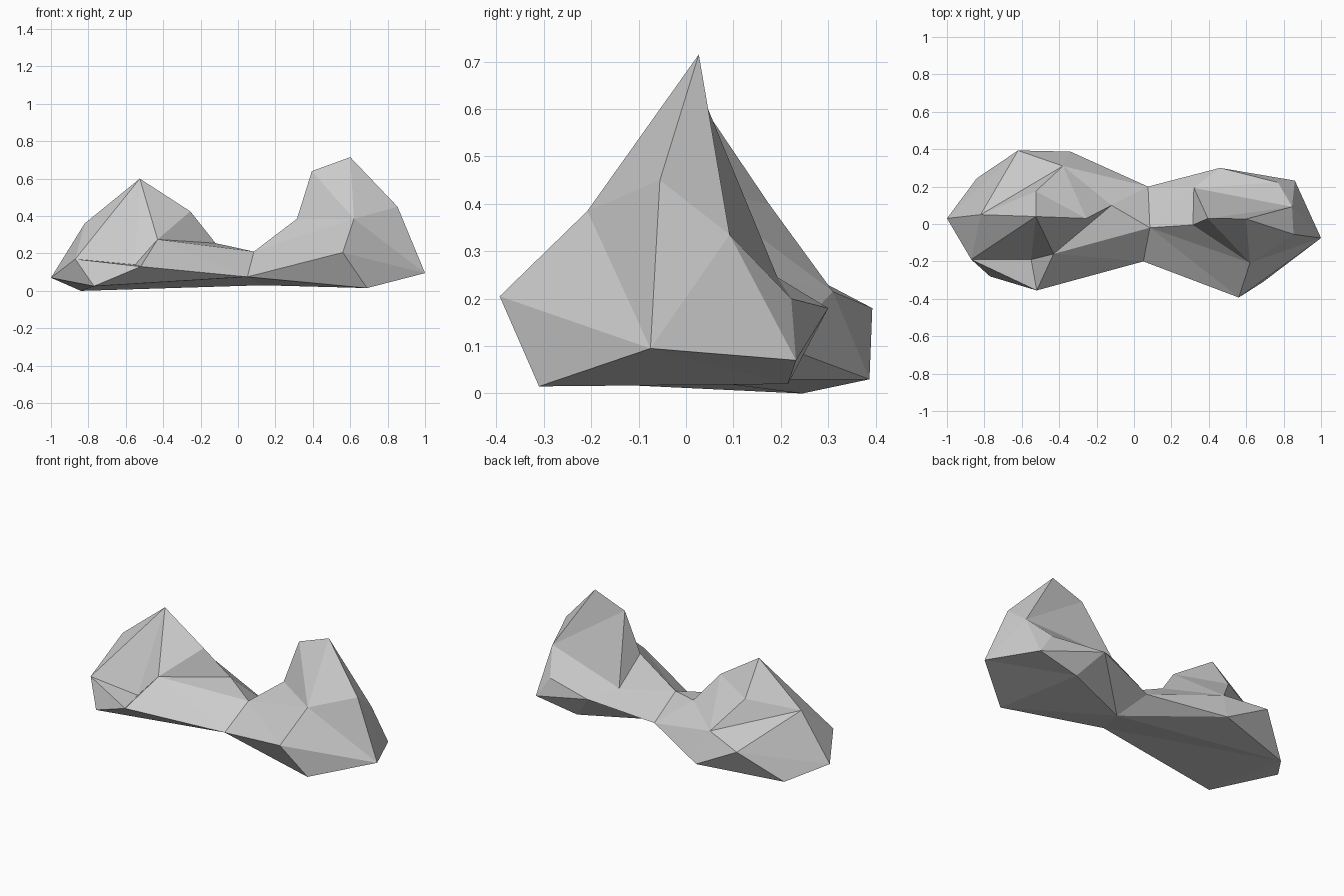
import bpy, bmesh

if "Cube" in bpy.data.objects:
    bpy.data.objects.remove(bpy.data.objects["Cube"])

# Control points of the two-humped boulder, grouped by region
left_mound = dict(
    A=(-1.0, .03, .07), B=(-.84, .245, 0), C=(-.77, -.28, .025), D=(-.87, -.19, .17),
    E=(-.52, -.355, .13), X=(-.55, -.19, .14), F=(-.43, -.16, .275), G=(-.82, .05, .36),
    H=(-.525, .04, .6), I=(-.255, .03, .425), J=(-.12, .1, .255), Y=(-.525, .175, .4),
    Z=(-.38, .31, .215), b=(-.62, .393, .18), W=(-.34, .387, .03))
saddle = dict(K=(.085, -.02, .21), L=(.05, -.2, .075), k=(.075, .2, .1), V=(.13, .01, .03))
right_mound = dict(
    M=(.315, -.005, .385), N=(.395, .03, .64), O=(.6, .027, .715), P=(.62, -.208, .385),
    Q=(.56, -.393, .205), R=(.69, -.31, .015), S=(.853, -.055, .45), T=(1.0, -.075, .095),
    c=(.845, .092, .335), d=(.86, .232, .07), e=(.77, .222, .2), f=(.46, .3, .18),
    g=(.32, .193, .245), U=(.59, .215, .02))

bm = bmesh.new()
v = {n: bm.verts.new(p) for part in (left_mound, saddle, right_mound) for n, p in part.items()}


def fan(hub, rim):
    """Facets from one corner to each pair of neighbours along its rim."""
    for p, q in zip(rim, rim[1:]):
        bm.faces.new((v[hub], v[p], v[q]))


# Left mound: peak, front ledge, front shoulder, back
fan("H", "GDXFIYG")
fan("D", "GACEX")
fan("F", "XELKJI")
fan("Z", "JIYGbWkJ")
fan("b", "GABW")

# Right mound: front, right end, upper back, lower back, inner slope
fan("P", "KQTSONMK")
fan("T", "QRUdcS")
fan("c", "SONged")
fan("f", "gedUVkg")
fan("g", "kKMN")

# Saddle and underside
fan("J", "kK")
fan("L", "KQRV")
fan("L", "CE")
fan("B", "ACLVW")
fan("V", "UR")
fan("V", "Wk")

bmesh.ops.recalc_face_normals(bm, faces=bm.faces[:])
mesh = bpy.data.meshes.new("boulder")
bm.to_mesh(mesh)
bm.free()
bpy.context.collection.objects.link(bpy.data.objects.new("boulder", mesh))
